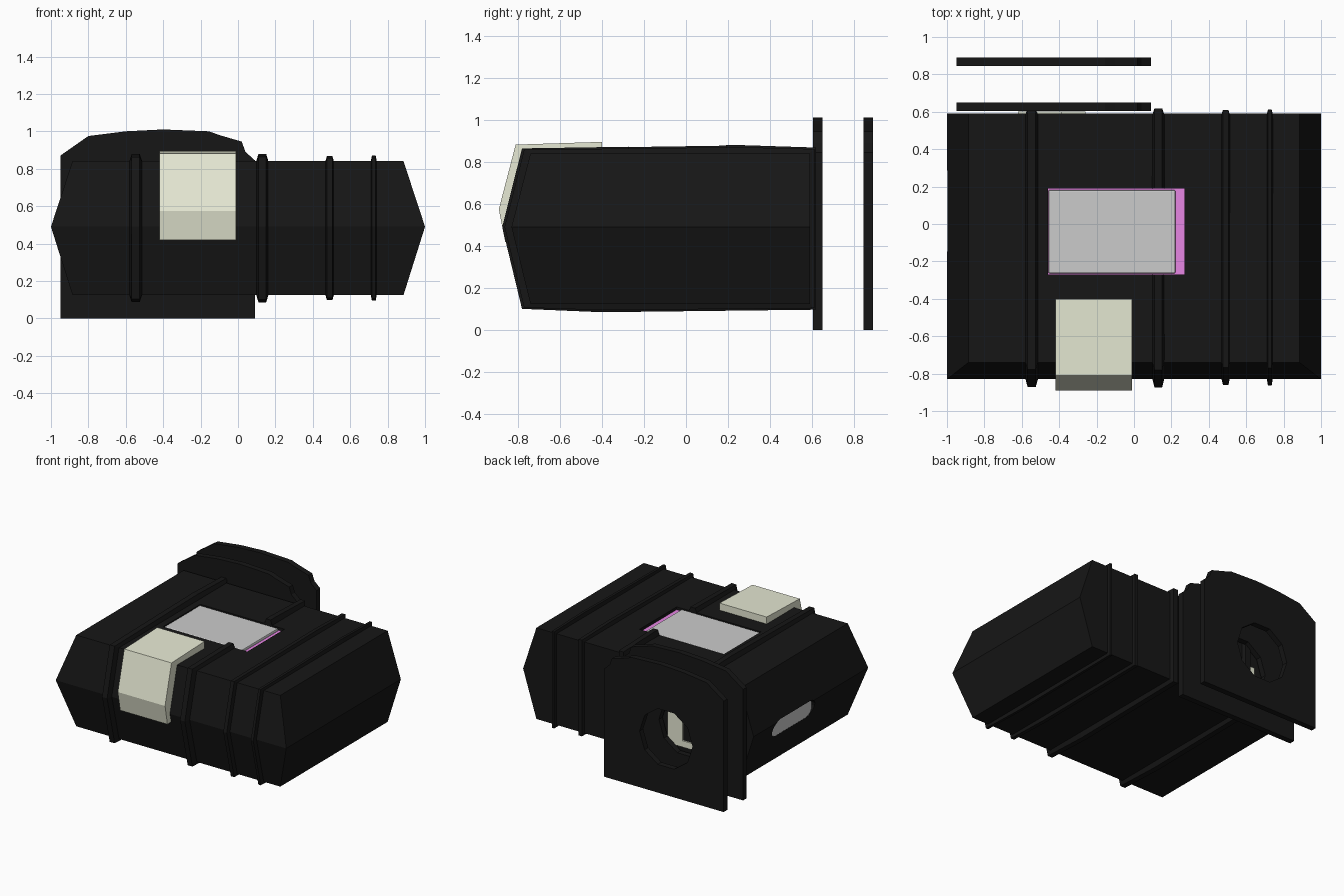
import bpy, bmesh
from math import cos, sin, pi

if "Cube" in bpy.data.objects:
    bpy.data.objects.remove(bpy.data.objects["Cube"])


def material(name, rgb):
    m = bpy.data.materials.new(name)
    m.diffuse_color = (*rgb, 1)
    m.use_nodes = True
    m.node_tree.nodes["Principled BSDF"].inputs["Base Color"].default_value = m.diffuse_color
    return m


BLACK = material("black", (0.008, 0.008, 0.008))
CREAM = material("cream", (0.80, 0.82, 0.66))
PINK = material("pink", (0.80, 0.24, 0.78))


def loft(name, loops, mat=None):
    """Join equal-length loops of points with quads and cap both ends."""
    bm = bmesh.new()
    rings = [[bm.verts.new(p) for p in loop] for loop in loops]
    n = len(rings[0])
    for a, b in zip(rings, rings[1:]):
        for i in range(n):
            j = (i + 1) % n
            bm.faces.new((a[i], a[j], b[j], b[i]))
    bm.faces.new(rings[0])
    bm.faces.new(rings[-1])
    bmesh.ops.recalc_face_normals(bm, faces=bm.faces)
    me = bpy.data.meshes.new(name)
    bm.to_mesh(me)
    bm.free()
    ob = bpy.data.objects.new(name, me)
    bpy.context.collection.objects.link(ob)
    if mat:
        me.materials.append(mat)
    return ob


def prism_x(name, yz, x0, x1, mat=None):
    return loft(name, [[(x, y, z) for y, z in yz] for x in (x0, x1)], mat)


def prism_y(name, xz, y0, y1, mat=None):
    return loft(name, [[(x, y, z) for x, z in xz] for y in (y0, y1)], mat)


def rect(u0, u1, v0, v1):
    return [(u0, v0), (u1, v0), (u1, v1), (u0, v1)]


def cut(ob, cutter):
    m = ob.modifiers.new("cut", 'BOOLEAN')
    m.operation = 'DIFFERENCE'
    m.solver = 'EXACT'
    m.object = cutter
    cutter.hide_render = True
    cutter.hide_set(True)


# Body: bulges to a ridge at mid height on the front and both ends, flat back
body = loft("body", [
    [(-x, y, z), (x, y, z), (x, 0.59, z), (-x, 0.59, z)]
    for x, y, z in ((0.885, -0.74, 0.125), (1.0, -0.83, 0.49), (0.885, -0.74, 0.84))], BLACK)

# Window pocket in the top
window_cutter = prism_x("window_cutter", rect(-0.27, 0.19, 0.80, 1.0), -0.46, 0.27)
cut(body, window_cutter)
prism_x("window_lining", rect(-0.27, 0.19, 0.79, 0.818), -0.46, 0.27, PINK)
roll = prism_x("window_insert", rect(-0.264, 0.182, 0.80, 0.838), -0.458, 0.222)
bevel = roll.modifiers.new("round", 'BEVEL')
bevel.width = 0.008
bevel.segments = 2

# Slot in the left end, filled with a grey insert


def stadium(cy, cz, half, r):
    return [(cy + s * half + r * cos(a), cz + r * sin(a))
            for s, start in ((1, -pi / 2), (-1, pi / 2))
            for a in (start + pi * k / 8 for k in range(9))]


slot_shape = stadium(0.07, 0.43, 0.19, 0.07)
cut(body, prism_x("slot_cutter", slot_shape, -1.1, -0.93))
prism_x("slot_insert", slot_shape, -0.925, -0.958)

# Tapered ribs wrapped around the body
inner = [(-0.73, 0.835), (0.58, 0.835), (0.58, 0.13), (-0.73, 0.13), (-0.82, 0.49)]


def rib(name, x, w, h):
    outer = [(-0.74 - h, 0.84 + 0.6 * h), (0.25, 0.84 + h), (0.59 + 0.7 * h, 0.84 + 0.7 * h),
             (0.59 + 0.7 * h, 0.125 - 0.7 * h), (-0.4, 0.125 - h),
             (-0.74 - h, 0.125 - 0.6 * h), (-0.83 - 1.1 * h, 0.49)]
    base = [(-0.73, 0.835), (0.25, 0.835), (0.58, 0.835), (0.58, 0.13),
            (-0.4, 0.13), (-0.73, 0.13), (-0.82, 0.49)]
    steps = ((-w, base), (-0.6 * w, outer), (0.6 * w, outer), (w, base))
    return loft(name, [[(x + d, y, z) for y, z in prof] for d, prof in steps], BLACK)


for i, (x, w, h) in enumerate(((-0.547, 0.036, 0.038), (0.13, 0.034, 0.04),
                               (0.49, 0.024, 0.028), (0.726, 0.017, 0.03))):
    r = rib(f"rib_{i + 1}", x, w, h)
    if i == 1:
        cut(r, window_cutter)

# Front latch folded over the top front edge
prism_x("front_latch", [
    (-0.40, 0.895), (-0.81, 0.882), (-0.89, 0.575), (-0.86, 0.42),
    (-0.80, 0.42), (-0.82, 0.49), (-0.73, 0.83), (-0.40, 0.83)], -0.42, -0.01, CREAM)

# Two arched back plates with a round opening
plate_shape = [(-0.95, 0.0), (0.09, 0.0), (0.09, 0.845), (0.04, 0.89), (0.02, 0.945),
               (-0.10, 0.98), (-0.155, 1.0), (-0.40, 1.01), (-0.60, 1.0),
               (-0.80, 0.975), (-0.95, 0.87)]
opening = [(-0.45 + 0.23 * cos(2 * pi * k / 10), 0.44 + 0.23 * sin(2 * pi * k / 10))
           for k in range(10)]
plate_cutter = prism_y("plate_cutter", opening, 0.55, 1.0)
for name, y0, y1 in (("inner_plate", 0.605, 0.65), ("outer_plate", 0.845, 0.89)):
    cut(prism_y(name, plate_shape, y0, y1, BLACK), plate_cutter)

# Cream catches behind the opening
for i, (x0, x1, z0, z1) in enumerate(((-0.39, -0.26, 0.25, 0.56), (-0.56, -0.39, 0.25, 0.30),
                                      (-0.62, -0.52, 0.37, 0.50))):
    prism_y(f"catch_{i + 1}", rect(x0, x1, z0, z1), 0.58, 0.602, CREAM)
